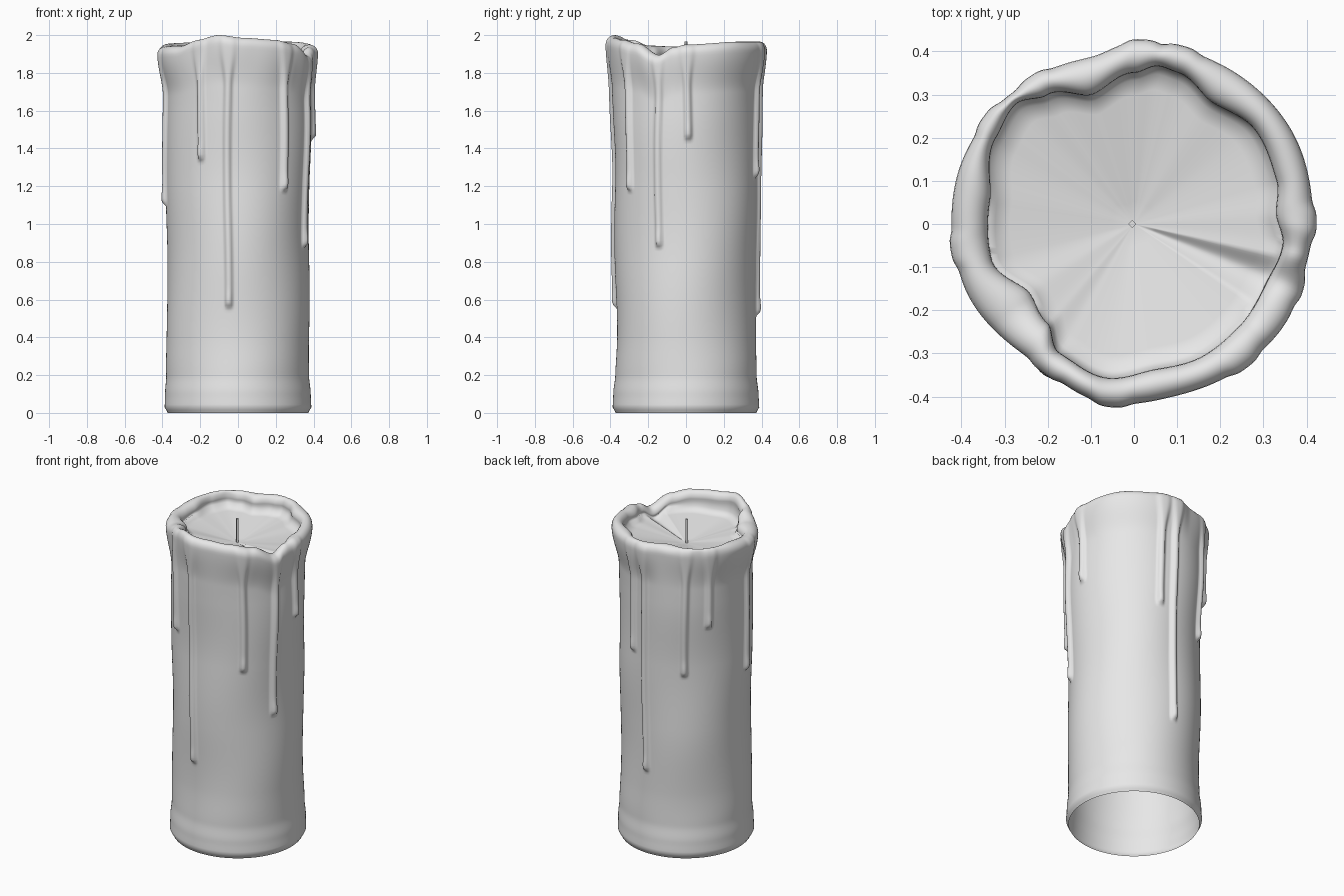
import bpy, bmesh
from math import sin, cos, pi, radians, exp

if "Cube" in bpy.data.objects:
    bpy.data.objects.remove(bpy.data.objects["Cube"])

wax = bpy.data.materials.new("pale_grey_wax")
wax.use_nodes = True
wax.diffuse_color = (0.8, 0.8, 0.8, 1)
wax.node_tree.nodes["Principled BSDF"].inputs["Base Color"].default_value = (0.8, 0.8, 0.8, 1)

# Outlines around the candle: angle in degrees -> value
RIM_HEIGHT = {0: 1.95, 45: 1.965, 90: 1.965, 130: 1.96, 160: 1.955, 190: 1.94, 215: 1.945,
              235: 1.975, 255: 2.0, 275: 1.985, 300: 1.975, 318: 1.955, 338: 1.895, 350: 1.935}
RIM_OUTER = {0: .415, 33: .425, 76: .42, 90: .42, 104: .40, 124: .41, 142: .42, 164: .425,
             198: .42, 235: .395, 261: .42, 284: .41, 306: .415, 326: .42, 345: .41}
RIM_INNER = {4: .33, 17: .345, 38: .355, 57: .335, 74: .365, 81: .37, 90: .35, 108: .315,
             124: .36, 135: .39, 148: .377, 171: .338, 194: .34, 214: .29, 229: .305,
             240: .345, 259: .362, 279: .34, 296: .345, 315: .34, 335: .335, 352: .348}
# Profile of the wall: height -> radius
WALL = {0: .372, .03: .388, .1: .385, .2: .376, .4: .372, .8: .375, 1.2: .378, 1.6: .386, 2: .39}
# Wax drips: angle, height of the tip
DRIPS = [(1, 1.45), (74, 1.25), (87, .52), (124, 1.15), (144, 1.45),
         (188, 1.10), (239, 1.34), (262, .56), (309, 1.18), (338, .88)]
COLUMNS, WALL_RINGS = 288, 130


def ease(t):
    t = min(max(t, 0), 1)
    return t * t * (3 - 2 * t)


def sample(table, x, period=0):
    """Smoothly blend between the entries of a table."""
    pts = sorted(table.items())
    if period:
        pts = [(pts[-1][0] - period, pts[-1][1])] + pts + [(pts[0][0] + period, pts[0][1])]
    for (a, u), (b, v) in zip(pts, pts[1:]):
        if a <= x <= b:
            return u + (v - u) * ease((x - a) / (b - a))
    return pts[-1][1]


def drip_bump(deg, z):
    """Raised wax: narrow ridge with a rounded, fuller tip that widens into the rim."""
    bump = 0
    for angle, tip in DRIPS:
        off = (deg - angle - .7 * sin(z * 5 + angle) + 180) % 360 - 180
        width = 2.8 + 3 * ease((z - 1.72) / .25)
        end = ease((z - tip + .012) / .03)
        height = .021 + .005 * exp(-((z - tip - .04) / .04) ** 2)
        bump = max(bump, height * end * exp(-(off / width) ** 4))
    return bump


def column(deg):
    """Points of one upright section, from the foot over the lip to the pool."""
    top = sample(RIM_HEIGHT, deg, 360)
    outer = sample(RIM_OUTER, deg, 360)
    inner = sample(RIM_INNER, deg, 360)
    a = radians(deg)
    pts = []
    for i in range(WALL_RINGS + 1):
        z = (top - .045) * i / WALL_RINGS
        wave = .005 * sin(2 * a + 4 * z) * sin(3 * z) + .003 * sin(3 * a - 7 * z) * ease(z / .3)
        flare = ease((z - top + .26) / .22)
        r = (sample(WALL, z) + wave) * (1 - flare) + outer * flare
        pts.append((r + drip_bump(deg, z) * (1 - .6 * flare), z))
    # rounded lip
    edge = pts[-1][0]
    for i in range(1, 11):
        t = pi * i / 10
        pts.append(((edge + inner) / 2 + (edge - inner) / 2 * cos(t), top - .045 + .045 * sin(t)))
    # inner wall and sloping pool
    floor = 1.87
    pts.append((inner + .004, top - .06 if top > 1.94 else top - .048))
    pts.append((inner - .004, min(floor + .02, top - .055)))
    for k in (.95, .85, .65, .4, .15):
        pts.append((inner * k, 1.815 + (min(floor, top - .06) - 1.815) * k))
    return pts


def link(name, bm):
    mesh = bpy.data.meshes.new(name)
    bm.to_mesh(mesh)
    bm.free()
    mesh.materials.append(wax)
    obj = bpy.data.objects.new(name, mesh)
    bpy.context.collection.objects.link(obj)
    return obj


# Candle body, open underneath
bm = bmesh.new()
cols = []
for j in range(COLUMNS):
    deg = 360 * j / COLUMNS
    ca, sa = cos(radians(deg)), sin(radians(deg))
    cols.append([bm.verts.new((r * ca, r * sa, z)) for r, z in column(deg)])
centre = bm.verts.new((0, 0, 1.815))
for j, left in enumerate(cols):
    right = cols[(j + 1) % COLUMNS]
    for i in range(len(left) - 1):
        bm.faces.new((left[i], right[i], right[i + 1], left[i + 1]))
    bm.faces.new((left[-1], right[-1], centre))
for f in bm.faces:
    f.smooth = True
link("candle_body", bm)

# Wick
bm = bmesh.new()
bmesh.ops.create_cone(bm, cap_ends=True, segments=4, radius1=.009, radius2=.009, depth=.16)
bmesh.ops.translate(bm, verts=bm.verts, vec=(-.004, 0, 1.885))
link("wick", bm)
